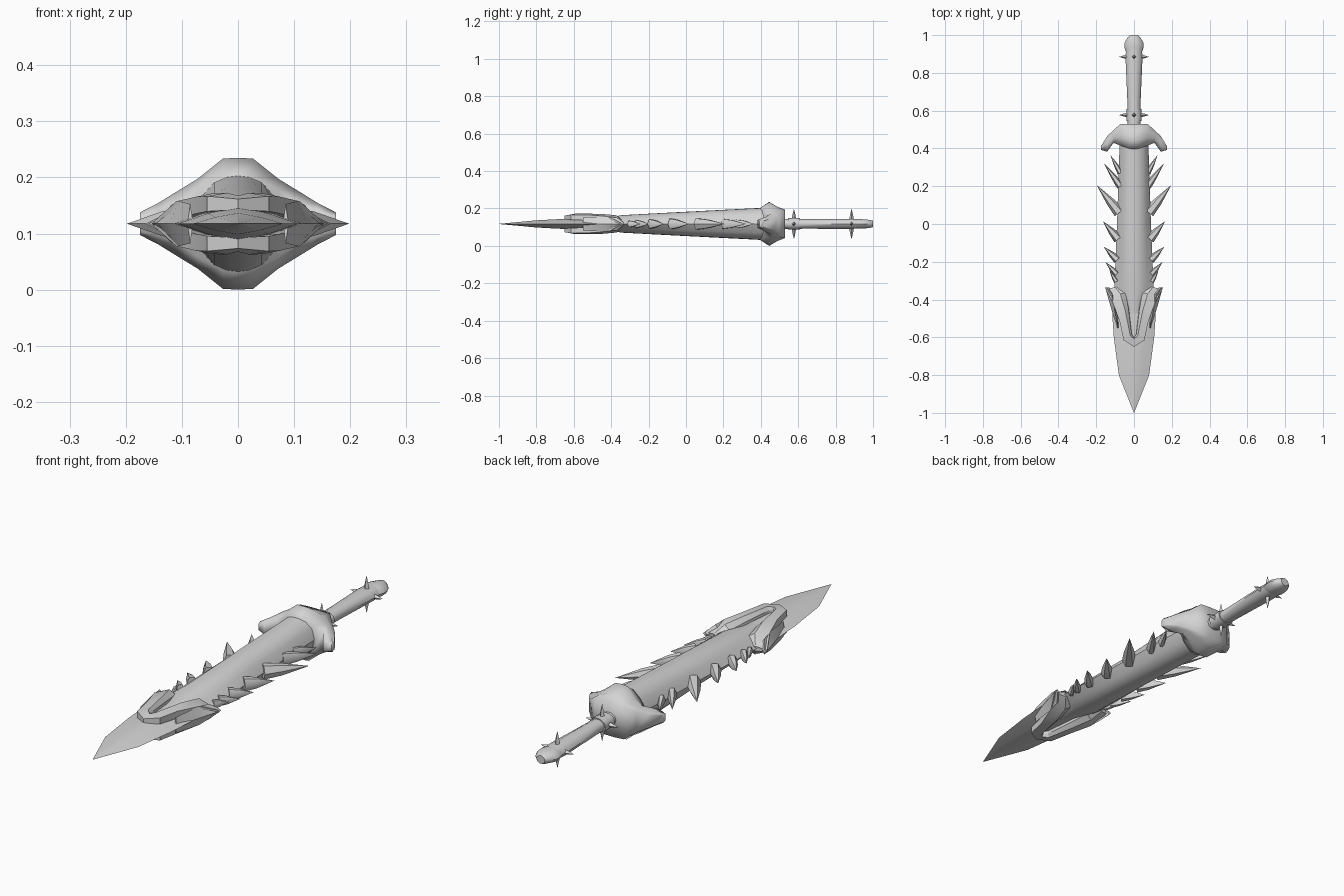
import bpy, bmesh, math
from mathutils import Vector

if "Cube" in bpy.data.objects:
    bpy.data.objects.remove(bpy.data.objects["Cube"])

CZ = 0.1175  # height of the sword's long axis

steel = bpy.data.materials.new("light grey steel")
steel.diffuse_color = (0.66, 0.66, 0.66, 1)
steel.use_nodes = True
steel.node_tree.nodes["Principled BSDF"].inputs["Base Color"].default_value = steel.diffuse_color


def finish(name, bm, angle=35):
    """Turn a bmesh built around the axis into a finished object."""
    bmesh.ops.recalc_face_normals(bm, faces=bm.faces)
    me = bpy.data.meshes.new(name)
    bm.to_mesh(me)
    bm.free()
    me.materials.append(steel)
    ob = bpy.data.objects.new(name, me)
    ob.location.z = CZ
    bpy.context.collection.objects.link(ob)
    bpy.ops.object.select_all(action='DESELECT')
    ob.select_set(True)
    bpy.context.view_layer.objects.active = ob
    bpy.ops.object.shade_smooth_by_angle(angle=math.radians(angle))
    return ob


def loft(bm, rings):
    """Skin closed rings of equal length and cap both ends."""
    vs = [[bm.verts.new(p) for p in r] for r in rings]
    n = len(vs[0])
    for a, b in zip(vs, vs[1:]):
        for i in range(n):
            bm.faces.new((a[i], a[(i + 1) % n], b[(i + 1) % n], b[i]))
    bm.faces.new(vs[0])
    bm.faces.new(vs[-1])


def symmetric(quarter, y):
    """Ring at y from quarter outline points running side to top."""
    q = quarter
    top = q + [(-x, z) for x, z in reversed(q[:-1])]
    low = [(x, -z) for x, z in reversed(top[1:-1])]
    return [(x, y, z) for x, z in top + low]


def spike(bm, base, tip, wide, high, sides=6):
    """Pointed thorn with an oval base."""
    base, tip = Vector(base), Vector(tip)
    d = (tip - base).normalized()
    up = Vector((0, 0, 1)) if abs(d.z) < 0.9 else Vector((1, 0, 0))
    s = d.cross(up).normalized()
    u = s.cross(d)
    mid = base.lerp(tip, 0.4)
    rings = []
    for c, k in ((base, 1.0), (mid, 0.75)):
        rings.append([bm.verts.new(c + s * wide * k * math.cos(t) + u * high * k * math.sin(t))
                      for t in (2 * math.pi * i / sides for i in range(sides))])
    end = bm.verts.new(tip)
    a, b = rings
    for i in range(sides):
        j = (i + 1) % sides
        bm.faces.new((a[i], a[j], b[j], b[i]))
        bm.faces.new((b[i], b[j], end))
    bm.faces.new(a)


# Blade tip: flat lens section
bm = bmesh.new()
loft(bm, [symmetric([(w, 0), (w * 0.5, h * 0.62), (0, h)], y) for y, w, h in (
    (-1.0, 0.0005, 0.0005), (-0.8, 0.08, 0.019), (-0.6, 0.107, 0.03),
    (-0.48, 0.115, 0.032), (-0.36, 0.09, 0.03))])
finish("blade_tip", bm)

# Blade body: domed core with sharper side edges, sinking into the collar
bm = bmesh.new()
loft(bm, [symmetric([(w, 0), (d, h * 0.55), (d * 0.65, h * 0.85), (d * 0.3, h * 0.97), (0, h)], y)
          for y, w, d, h in (
    (-0.60, 0.03, 0.014, 0.026), (-0.43, 0.085, 0.042, 0.033), (-0.34, 0.104, 0.068, 0.047),
    (0.0, 0.090, 0.066, 0.065), (0.43, 0.076, 0.066, 0.087))])
finish("blade_body", bm, 30)

# Collar: raised chevron strips on both faces, meeting in horns at the sides
STRIP = (  # outer x, outer y, inner x, inner y, top z, low z
    (0.0, -0.65, 0.0, -0.608, 0.050, 0.025),
    (0.055, -0.615, 0.02, -0.59, 0.055, 0.022),
    (0.075, -0.52, 0.046, -0.46, 0.054, 0.018),
    (0.110, -0.42, 0.072, -0.37, 0.046, 0.008),
    (0.150, -0.345, 0.100, -0.335, 0.010, 0.0))
for face, sz in (("upper", 1), ("lower", -1)):
    bm = bmesh.new()
    rows = [(s, -1) for s in reversed(STRIP[1:])] + [(s, 1) for s in STRIP]
    loft(bm, [[(sx * ox, oy, sz * lo), (sx * ox, oy, sz * (t - 0.006)),
               (sx * ix, iy, sz * t),
               (sx * ix * 0.62, iy + 0.006, sz * (lo + (t - lo) * 0.55)),
               (sx * ix * 0.55, iy + 0.006, sz * lo)]
              for (ox, oy, ix, iy, t, lo), sx in rows])
    finish(face + "_collar", bm, 25)

# Side horns of the collar
for side, sx in (("left", -1), ("right", 1)):
    bm = bmesh.new()
    loft(bm, [[(sx * (x + w), y, 0), (sx * x, y, h), (sx * (x - w), y, 0), (sx * x, y, -h)]
              for y, x, w, h in ((-0.55, 0.085, 0.005, 0.035), (-0.44, 0.105, 0.018, 0.04),
                                 (-0.37, 0.118, 0.025, 0.034), (-0.335, 0.143, 0.010, 0.008))])
    finish(side + "_horn", bm, 25)

# Thorns along both blade edges: base x, base y, tip x, tip y, half width, half height
THORNS = ((0.072, 0.27, 0.125, 0.365, 0.016, 0.026), (0.072, 0.20, 0.158, 0.32, 0.02, 0.030),
          (0.078, 0.06, 0.198, 0.207, 0.03, 0.034), (0.083, -0.08, 0.165, 0.015, 0.026, 0.032),
          (0.088, -0.19, 0.160, -0.12, 0.022, 0.028), (0.092, -0.265, 0.152, -0.20, 0.017, 0.024),
          (0.093, -0.305, 0.130, -0.245, 0.014, 0.020))
for side, sx in (("left", -1), ("right", 1)):
    bm = bmesh.new()
    for bx, by, tx, ty, w, h in THORNS:
        spike(bm, (sx * bx, by, 0), (sx * tx, ty, 0), w, h)
    finish(side + "_edge_thorns", bm, 50)

# Guard: profile swept sideways, arms hooking toward the blade
GUARD = (  # x, front y, ridge y, back y, then half height at each
    (0.0, 0.388, 0.445, 0.53, 0.080, 0.1175, 0.075),
    (0.027, 0.400, 0.447, 0.53, 0.082, 0.1160, 0.075),
    (0.072, 0.415, 0.460, 0.53, 0.060, 0.080, 0.072),
    (0.108, 0.430, 0.460, 0.497, 0.035, 0.058, 0.045),
    (0.142, 0.383, 0.425, 0.465, 0.022, 0.037, 0.030),
    (0.175, 0.392, 0.402, 0.412, 0.014, 0.020, 0.016))
bm = bmesh.new()
rows = [(g, -1) for g in reversed(GUARD[1:])] + [(g, 1) for g in GUARD]
loft(bm, [[(s * x, f, hf), (s * x, r, hr), (s * x, (r + b) / 2, (hr + hb) / 2 - 0.004), (s * x, b, hb),
           (s * x, b, -hb), (s * x, (r + b) / 2, 0.004 - (hr + hb) / 2), (s * x, r, -hr), (s * x, f, -hf)]
          for (x, f, r, b, hf, hr, hb), s in rows])
finish("guard", bm, 72)


def oval(y, w, h, n=10):
    return [(w * math.cos(2 * math.pi * i / n), y, h * math.sin(2 * math.pi * i / n)) for i in range(n)]


# Grip, its band and the rounded pommel
for name, rows in (
        ("grip", ((0.52, 0.034, 0.028), (0.65, 0.035, 0.027), (0.88, 0.045, 0.028), (0.93, 0.042, 0.026))),
        ("grip_band", ((0.545, 0.040, 0.032), (0.61, 0.040, 0.032))),
        ("pommel", ((0.90, 0.040, 0.024), (0.93, 0.049, 0.027), (0.96, 0.049, 0.025),
                    (0.985, 0.036, 0.022), (1.0, 0.020, 0.018)))):
    bm = bmesh.new()
    loft(bm, [oval(*r) for r in rows])
    finish(name, bm, 45)

# Four small studs around each end of the grip
bm = bmesh.new()
for y in (0.577, 0.885):
    for dx, dz in ((1, 0), (-1, 0), (0, 1), (0, -1)):
        spike(bm, (dx * 0.03, y, dz * 0.02), (dx * 0.08, y, dz * 0.082), 0.012, 0.012, 4)
finish("grip_studs", bm, 20)
